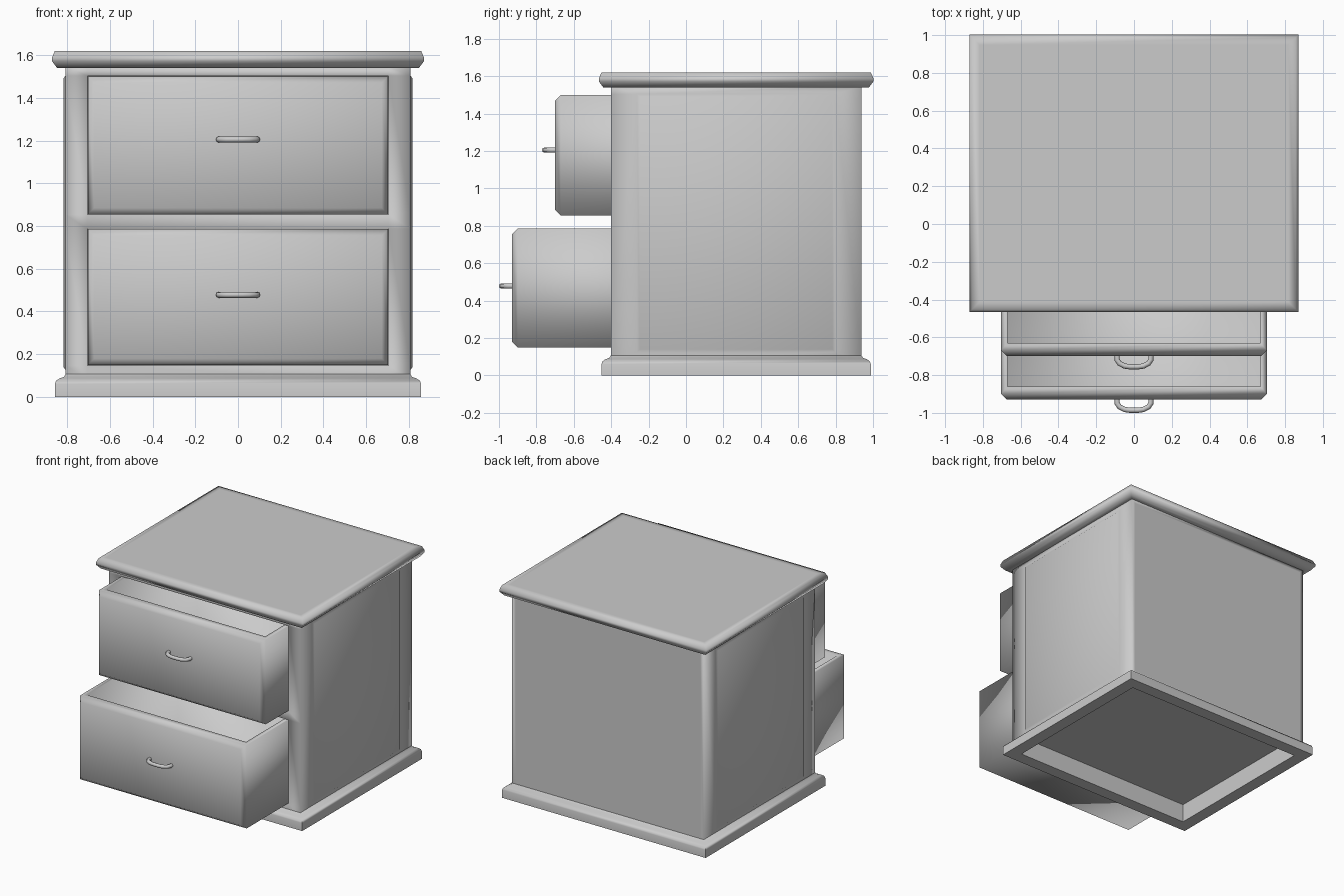
import bpy, bmesh, math
from mathutils import Vector

old = bpy.data.objects.get("Cube")
if old:
    bpy.data.objects.remove(old, do_unlink=True)

grey = bpy.data.materials.new("light_grey")
grey.use_nodes = True
COLOR = (0.6, 0.6, 0.6, 1)
grey.diffuse_color = COLOR
grey.node_tree.nodes["Principled BSDF"].inputs["Base Color"].default_value = COLOR

MID_Y = 0.268          # centre of the cabinet in depth
HALF_X, HALF_Y = 0.807, 0.67


def finish(bm, name, angle=180):
    bmesh.ops.recalc_face_normals(bm, faces=bm.faces)
    mesh = bpy.data.meshes.new(name)
    bm.to_mesh(mesh)
    bm.free()
    obj = bpy.data.objects.new(name, mesh)
    bpy.context.collection.objects.link(obj)
    mesh.materials.append(grey)
    bpy.ops.object.select_all(action='DESELECT')
    obj.select_set(True)
    bpy.context.view_layer.objects.active = obj
    bpy.ops.object.shade_smooth_by_angle(angle=math.radians(angle))
    return obj


def box(x0, x1, y0, y1, z0, z1):
    bm = bmesh.new()
    bmesh.ops.create_cube(bm, size=1)
    for v in bm.verts:
        v.co = Vector(((x0 + x1) / 2 + v.co.x * (x1 - x0),
                       (y0 + y1) / 2 + v.co.y * (y1 - y0),
                       (z0 + z1) / 2 + v.co.z * (z1 - z0)))
    return bm


def inset(bm, faces, thickness, depth=0):
    bmesh.ops.inset_individual(bm, faces=faces, thickness=thickness, depth=depth,
                               use_even_offset=True)


def moulding(name, profile, angle):
    """Rectangular loops, given as (overhang past the case, height), capped at both ends."""
    bm = bmesh.new()
    loops = []
    for out, z in profile:
        loops.append([bm.verts.new((sx * (HALF_X + out), MID_Y + sy * (HALF_Y + out), z))
                      for sx, sy in ((-1, -1), (1, -1), (1, 1), (-1, 1))])
    for a, b in zip(loops, loops[1:]):
        for i in range(4):
            j = (i + 1) % 4
            bm.faces.new((a[i], a[j], b[j], b[i]))
    bm.faces.new(loops[0])
    bm.faces.new(loops[-1])
    return finish(bm, name, angle)


def facing(bm, direction):
    bm.normal_update()
    return [f for f in bm.faces if f.normal.dot(Vector(direction)) > 0.99]


# Top slab with a rounded edge
moulding("top_slab", [(0, 1.54), (0.04, 1.54), (0.064, 1.572), (0.064, 1.588),
                      (0.05, 1.62), (0.01, 1.62), (-0.02, 1.62)], 180)

# Plinth, hollow underneath: inner floor, inner wall, foot, rounded shoulder
moulding("plinth", [(-0.045, 0.143), (-0.045, 0), (0.05, 0), (0.05, 0.06),
                    (0.045, 0.075), (0.03, 0.086), (0.008, 0.094), (-0.002, 0.11),
                    (-0.05, 0.146)], 60)

# Case: slightly raised side panels and two drawer openings
OPENINGS = ((0.147, 0.787), (0.853, 1.503))
OPEN_X = 0.705
bm = box(-HALF_X, HALF_X, MID_Y - HALF_Y, MID_Y + HALF_Y, 0.085, 1.545)
bmesh.ops.delete(bm, geom=facing(bm, (0, 0, -1)), context='FACES_ONLY')
inset(bm, facing(bm, (0, 1, 0)), 0.03)
for side in (-1, 1):
    panel = facing(bm, (side, 0, 0))
    inset(bm, panel, 0.04)
    for v in panel[0].verts:
        v.co.y -= math.copysign(0.1, v.co.y - MID_Y)
    inset(bm, panel, 0.015, 0.01)
cuts = [(Vector((s * OPEN_X, 0, 0)), Vector((1, 0, 0))) for s in (-1, 1)]
cuts += [(Vector((0, 0, z)), Vector((0, 0, 1))) for pair in OPENINGS for z in pair]
for point, normal in cuts:
    front = facing(bm, (0, -1, 0))
    geom = set(front)
    for f in front:
        geom.update(f.edges)
        geom.update(f.verts)
    bmesh.ops.bisect_plane(bm, geom=list(geom), plane_co=point, plane_no=normal)
for low, high in OPENINGS:
    hole = [f for f in facing(bm, (0, -1, 0))
            if abs(f.calc_center_median().x) < OPEN_X
            and low < f.calc_center_median().z < high]
    moved = bmesh.ops.extrude_face_region(bm, geom=hole)["geom"]
    bmesh.ops.translate(bm, vec=(0, 1.25, 0),
                        verts=[g for g in moved if isinstance(g, bmesh.types.BMVert)])
    bmesh.ops.delete(bm, geom=[f for f in hole if f.is_valid], context='FACES_ONLY')
finish(bm, "case")


# Drawers: open trays with a chamfered front
def drawer(name, front_y, low, high):
    chamfer, wall, floor = 0.03, 0.033, 0.03
    bm = box(-0.703, 0.703, front_y + chamfer, front_y + 1.2, low, high)
    rim = facing(bm, (0, 0, 1))
    inset(bm, rim, wall)
    inner = rim[0]
    for v in inner.verts:
        if v.co.y < front_y + 0.5:
            v.co.y = front_y + 0.07
    moved = bmesh.ops.extrude_discrete_faces(bm, faces=[inner])["faces"]
    bmesh.ops.translate(bm, vec=(0, 0, low + floor - high), verts=moved[0].verts)
    panel = [f for f in facing(bm, (0, -1, 0))
             if f.calc_center_median().y < front_y + chamfer + 0.001]
    inset(bm, panel, 0.03, chamfer)
    finish(bm, name)


# Handles: a bowed rod joined to the drawer front
def handle(name, front_y, z):
    curve = bpy.data.curves.new(name, 'CURVE')
    curve.dimensions = '3D'
    curve.bevel_depth = 0.014
    curve.bevel_resolution = 2
    curve.use_fill_caps = True
    half = [(0.09, 0.01), (0.09, -0.018), (0.077, -0.038), (0.05, -0.052), (0.02, -0.056)]
    path = [(-x, y) for x, y in half] + half[::-1]
    spline = curve.splines.new('POLY')
    spline.points.add(len(path) - 1)
    for p, (x, y) in zip(spline.points, path):
        p.co = (x, front_y + y, z, 1)
    temp = bpy.data.objects.new(name + "_path", curve)
    bpy.context.collection.objects.link(temp)
    bpy.context.view_layer.update()
    bm = bmesh.new()
    bm.from_mesh(temp.to_mesh())
    temp.to_mesh_clear()
    bpy.data.objects.remove(temp, do_unlink=True)
    finish(bm, name, 60)


for label, front_y, low, high, z in (("upper", -0.7, 0.855, 1.5, 1.205),
                                     ("lower", -0.93, 0.15, 0.785, 0.478)):
    drawer(label + "_drawer", front_y, low, high)
    handle(label + "_handle", front_y, z)
